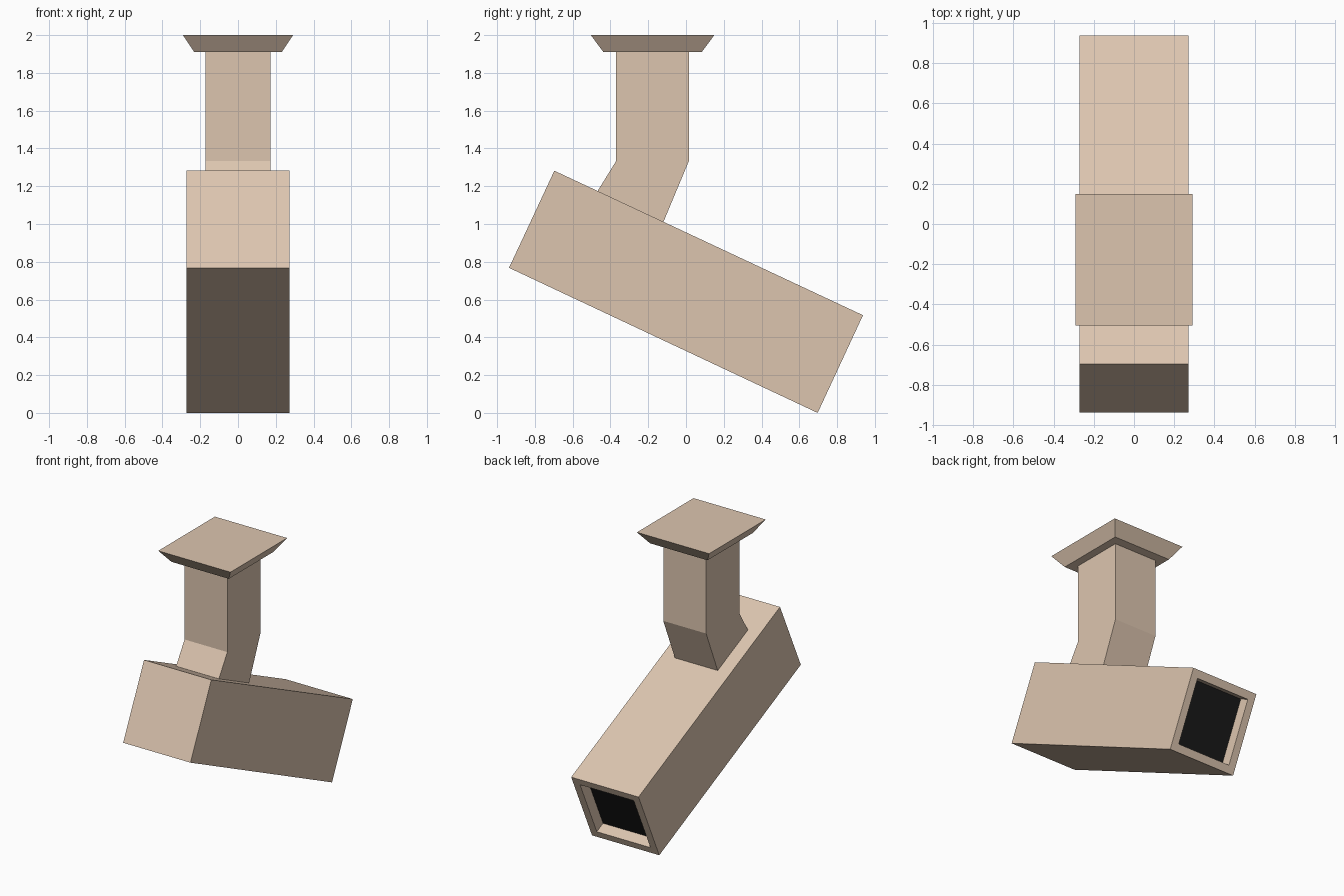
import bpy, bmesh
from mathutils import Vector

if "Cube" in bpy.data.objects:
    bpy.data.objects.remove(bpy.data.objects["Cube"])


def material(name, rgb):
    m = bpy.data.materials.new(name)
    m.diffuse_color = (*rgb, 1)
    m.use_nodes = True
    m.node_tree.nodes["Principled BSDF"].inputs["Base Color"].default_value = m.diffuse_color
    return m


TAN = material("tan", (0.72, 0.56, 0.43))
BLACK = material("black", (0.01, 0.01, 0.01))


def finish(name, bm, mats):
    bmesh.ops.recalc_face_normals(bm, faces=bm.faces)
    mesh = bpy.data.meshes.new(name)
    bm.to_mesh(mesh)
    bm.free()
    for m in mats:
        mesh.materials.append(m)
    ob = bpy.data.objects.new(name, mesh)
    bpy.context.collection.objects.link(ob)
    return ob


def extrude_profile(pts, half):
    """Prism from a side (y, z) profile, spanning x = -half..half."""
    bm = bmesh.new()
    face = bm.faces.new([bm.verts.new((-half, y, z)) for y, z in pts])
    out = bmesh.ops.extrude_face_region(bm, geom=[face], use_keep_orig=True)
    verts = [g for g in out["geom"] if isinstance(g, bmesh.types.BMVert)]
    bmesh.ops.translate(bm, verts=verts, vec=(2 * half, 0, 0))
    bmesh.ops.recalc_face_normals(bm, faces=bm.faces)
    return bm


# Tilted camera housing with a framed, recessed dark window at the low end
bm = extrude_profile([(-0.937, 0.768), (0.697, 0.0), (0.937, 0.517), (-0.697, 1.282)], 0.272)
axis = Vector((0, 1.634, -0.767)).normalized()
window = max(bm.faces, key=lambda f: f.normal.dot(axis))
bmesh.ops.inset_region(bm, faces=[window], thickness=0.055, use_even_offset=True)
out = bmesh.ops.extrude_discrete_faces(bm, faces=[window])
# Rebuild the recess walls between the frame and the sunk window
window = out["faces"][0]
rim = [e for e in bm.edges if e.is_boundary and e not in window.edges[:]]
loops = rim + list(window.edges)
bmesh.ops.translate(bm, verts=window.verts, vec=-axis * 0.08)
bmesh.ops.bridge_loops(bm, edges=loops) if rim else None
window.material_index = 1
finish("camera_housing", bm, [TAN, BLACK])

# Bent mounting arm
bm = extrude_profile([(-0.37, 1.915), (-0.37, 1.333), (-0.474, 1.165),
                      (-0.124, 1.0), (0.015, 1.333), (0.015, 1.915)], 0.173)
finish("mounting_arm", bm, [TAN])

# Flared ceiling plate
bm = bmesh.new()
bmesh.ops.create_cube(bm, size=2)
for v in bm.verts:
    top = v.co.z > 0
    sx, sy = (0.292, 0.327) if top else (0.232, 0.26)
    v.co = (v.co.x * sx, v.co.y * sy - 0.177, 2.0 if top else 1.91)
finish("ceiling_plate", bm, [TAN])
